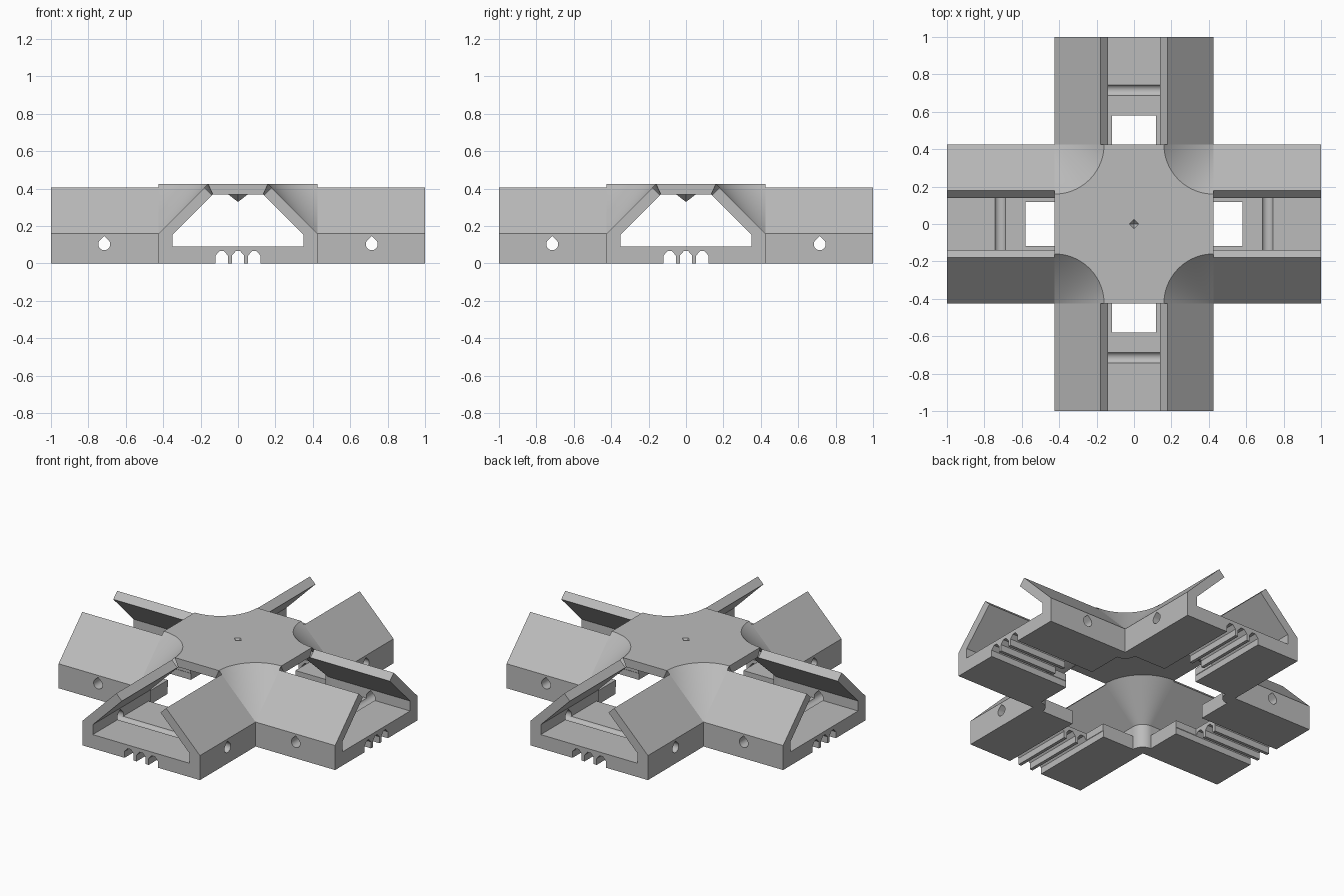
import bpy, bmesh
from math import sin, cos, pi, radians
from mathutils import Matrix, Vector

if "Cube" in bpy.data.objects:
    bpy.data.objects.remove(bpy.data.objects["Cube"])

HALF, END, TOP, CEIL = 0.425, 1.0, 0.425, 0.37

grey = bpy.data.materials.new("plain grey")
grey.use_nodes = True
colour = (0.5, 0.5, 0.5, 1)
grey.diffuse_color = colour
grey.node_tree.nodes["Principled BSDF"].inputs["Base Color"].default_value = colour


def loft(name, rings, closed=False):
    """Solid skin through matching rings of points."""
    bm = bmesh.new()
    loops = [[bm.verts.new(p) for p in ring] for ring in rings]
    n = len(loops[0])
    for a, b in zip(loops, loops[1:]):
        for i in range(n):
            j = (i + 1) % n
            bm.faces.new((a[i], a[j], b[j], b[i]))
    bm.faces.new(loops[0])
    bm.faces.new(loops[-1])
    bmesh.ops.recalc_face_normals(bm, faces=bm.faces)
    me = bpy.data.meshes.new(name)
    bm.to_mesh(me)
    bm.free()
    me.materials.append(grey)
    ob = bpy.data.objects.new(name, me)
    bpy.context.collection.objects.link(ob)
    return ob


def cut(ob, cutters):
    """Subtract the cutters, keep the result as plain mesh."""
    for c in cutters:
        m = ob.modifiers.new("cut", "BOOLEAN")
        m.operation, m.solver, m.object = "DIFFERENCE", "EXACT", c
    dg = bpy.context.evaluated_depsgraph_get()
    me = bpy.data.meshes.new_from_object(ob.evaluated_get(dg))
    ob.modifiers.clear()
    ob.data = me
    for c in cutters:
        bpy.data.objects.remove(c)


def smooth(ob):
    bpy.ops.object.select_all(action="DESELECT")
    ob.select_set(True)
    bpy.context.view_layer.objects.active = ob
    bpy.ops.object.shade_smooth_by_angle(angle=radians(25))


def around(ob, names):
    """Name the part and repeat it by quarter turns."""
    ob.name = names[0]
    for k, name in enumerate(names[1:], 1):
        copy = bpy.data.objects.new(name, ob.data)
        copy.matrix_world = Matrix.Rotation(k * pi / 2, 4, "Z")
        bpy.context.collection.objects.link(copy)


# Arm: open trough with sloping sides and pointed grooves underneath
side = [(HALF, 0), (HALF, 0.16), (0.18, 0.405), (0.14, 0.365), (0.35, 0.155), (0.35, 0.09)]
groove = [(-0.033, 0), (-0.033, 0.042), (-0.012, 0.066), (0.012, 0.066), (0.033, 0.042), (0.033, 0)]
profile = side + [(-x, z) for x, z in reversed(side)]
for c in (-0.087, 0, 0.087):
    profile += [(c + x, z) for x, z in groove]
arm = loft("arm", [[(x, y, z) for x, z in profile] for y in (HALF, END)])

# Window through the floor and teardrop cross hole
window = loft("window_cutter", [[(x, y, z) for x, y in
              ((-0.118, 0.3), (0.118, 0.3), (0.118, 0.58), (-0.118, 0.58))] for z in (-0.1, 0.12)])
drop = [(0.715, 0.147)]
for i in range(19):
    a = radians(45 - 15 * i)
    drop.append((0.715 + 0.032 * cos(a), 0.103 + 0.032 * sin(a)))
hole = loft("hole_cutter", [[(x, y, z) for y, z in drop] for x in (-0.6, 0.6)])
cut(arm, [window, hole])
smooth(arm)
around(arm, ["back_arm", "right_arm", "front_arm", "left_arm"])

# Corner: quarter revolve of the wall about the inner corner of the cross
wall = [(0, 0), (0, 0.16), (0.265, TOP), (0.29, CEIL), (0.075, 0.155), (0.075, 0)]
STEPS = 24
angles = [pi + i * pi / 2 / STEPS for i in range(STEPS + 1)]
bm = bmesh.new()
rings = []
for a in angles:
    rings.append([bm.verts.new((HALF + r * cos(a), HALF + r * sin(a), z)) for r, z in wall])
for p, q in zip(rings, rings[1:]):
    for i in range(1, len(wall) - 1):
        if i != 2:  # joint with the top plate stays open
            bm.faces.new((p[i], p[i + 1], q[i + 1], q[i]))
    bm.faces.new((p[5], p[0], q[0], q[5]))
bmesh.ops.remove_doubles(bm, verts=bm.verts, dist=1e-5)
bmesh.ops.recalc_face_normals(bm, faces=bm.faces)
if max(bm.faces, key=lambda f: f.normal.z).normal.z < 0.5:
    bmesh.ops.reverse_faces(bm, faces=bm.faces)
me = bpy.data.meshes.new("corner")
bm.to_mesh(me)
bm.free()
me.materials.append(grey)
corner = bpy.data.objects.new("corner", me)
bpy.context.collection.objects.link(corner)
smooth(corner)
around(corner, ["back_left_corner", "back_right_corner", "front_right_corner", "front_left_corner"])


# Top plate with four scooped corners and a small pit in the middle
def scooped(r, z):
    pts = []
    for k in range(4):
        turn = Matrix.Rotation(k * pi / 2, 3, "Z")
        pts += [turn @ Vector((HALF + r * cos(a), HALF + r * sin(a), z)) for a in reversed(angles)]
    return pts


def diamond(r, z):
    return [(r, 0, z), (0, r, z), (-r, 0, z), (0, -r, z)]


plate = loft("top_plate", [scooped(0.29, CEIL), scooped(0.265, TOP)])
pit = loft("pit_cutter", [diamond(0.001, TOP - 0.025), diamond(0.027, TOP + 0.002)])
cut(plate, [pit])

# Pointed boss under the plate
loft("centre_boss", [diamond(0.001, 0.33), diamond(0.06, CEIL + 0.005)])
